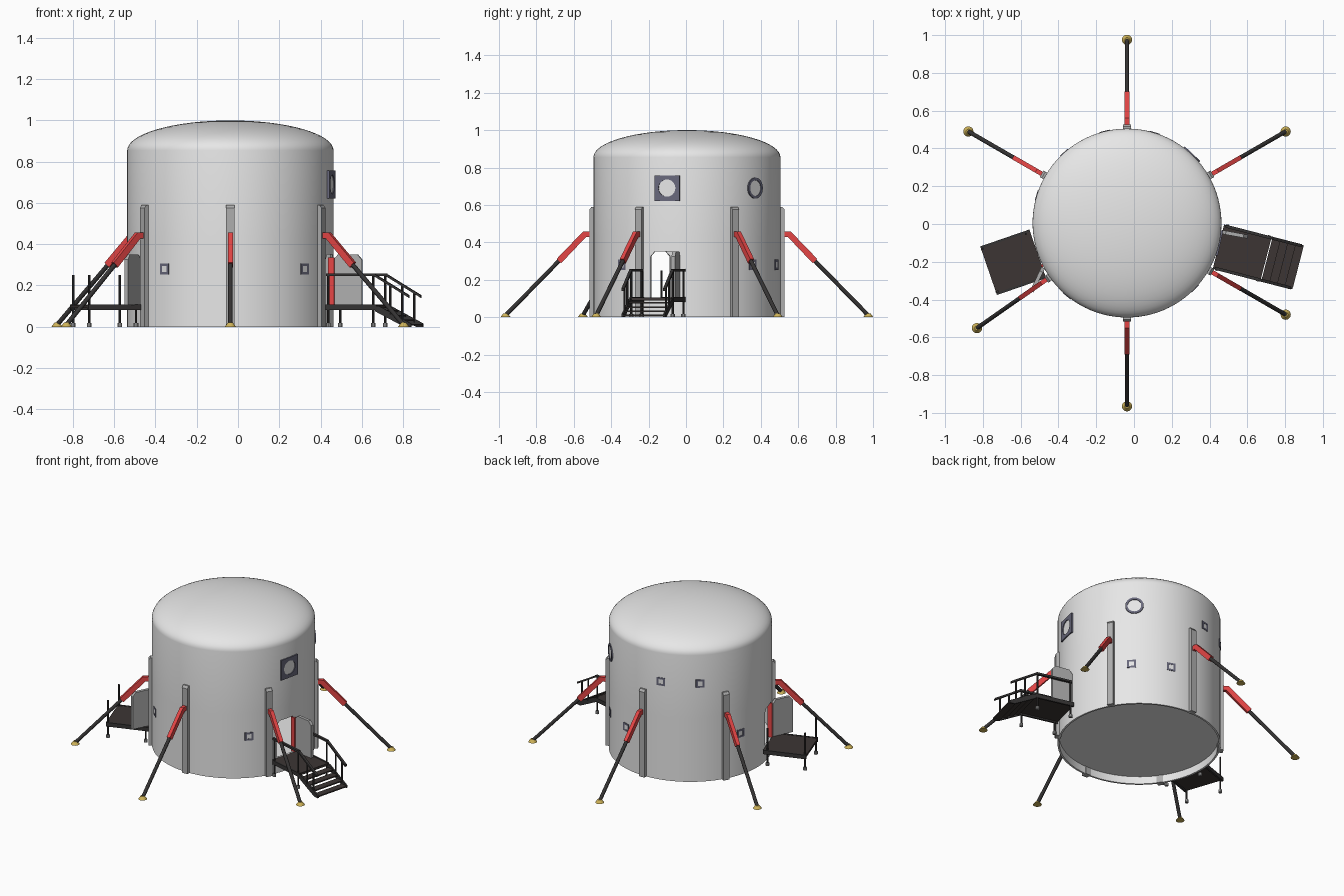
import bpy, bmesh, math
from mathutils import Matrix, Vector

if "Cube" in bpy.data.objects:
    bpy.data.objects.remove(bpy.data.objects["Cube"])

CX, CY, R = -0.037, 0.005, 0.5


def material(name, c):
    m = bpy.data.materials.new(name)
    m.diffuse_color = (*c, 1)
    m.use_nodes = True
    m.node_tree.nodes["Principled BSDF"].inputs["Base Color"].default_value = m.diffuse_color
    return m


WALL = material("pale_grey_wall", (0.80, 0.80, 0.80))
GREY = material("mid_grey_metal", (0.42, 0.42, 0.42))
RED = material("red_paint", (0.78, 0.06, 0.06))
DARK = material("dark_metal", (0.035, 0.033, 0.033))
DECK = material("deck_brown_black", (0.045, 0.036, 0.034))
YELLOW = material("ochre_foot", (0.62, 0.45, 0.10))
FRAME = material("blue_grey_frame", (0.14, 0.14, 0.20))


def frame(deg):
    # local x points outward from the hull axis, local y runs anticlockwise
    return Matrix.Translation((CX, CY, 0)) @ Matrix.Rotation(math.radians(deg), 4, 'Z')


def finish(name, bm, mat, smooth=False):
    bmesh.ops.recalc_face_normals(bm, faces=bm.faces)
    me = bpy.data.meshes.new(name)
    bm.to_mesh(me)
    bm.free()
    ob = bpy.data.objects.new(name, me)
    bpy.context.collection.objects.link(ob)
    me.materials.append(mat)
    if smooth:
        shade(ob)
    return ob


def shade(ob):
    bpy.ops.object.select_all(action='DESELECT')
    ob.select_set(True)
    bpy.context.view_layer.objects.active = ob
    bpy.ops.object.shade_smooth_by_angle(angle=math.radians(35))


def prism(name, mx, pts, y0, y1, mat):
    # polygon in local x/z, extruded along local y
    bm = bmesh.new()
    a = [bm.verts.new(mx @ Vector((x, y0, z))) for x, z in pts]
    b = [bm.verts.new(mx @ Vector((x, y1, z))) for x, z in pts]
    bm.faces.new(a)
    bm.faces.new(b)
    for i in range(len(pts)):
        j = (i + 1) % len(pts)
        bm.faces.new((a[i], a[j], b[j], b[i]))
    return finish(name, bm, mat)


def box(name, mx, x, y, z, mat):
    return prism(name, mx, [(x[0], z[0]), (x[1], z[0]), (x[1], z[1]), (x[0], z[1])], y[0], y[1], mat)


def rod(name, mx, p, q, r0, mat, r1=None, n=12):
    p, q = mx @ Vector(p), mx @ Vector(q)
    d = q - p
    bm = bmesh.new()
    bmesh.ops.create_cone(bm, cap_ends=True, segments=n, radius1=r0,
                          radius2=r0 if r1 is None else r1, depth=d.length,
                          matrix=Matrix.Translation((p + q) / 2) @ d.to_track_quat('Z', 'Y').to_matrix().to_4x4())
    return finish(name, bm, mat, True)


def lathe(name, prof, mat, n=96):
    bm = bmesh.new()
    vs = [bm.verts.new((CX + r, CY, z)) for r, z in prof]
    es = [bm.edges.new((vs[i], vs[i + 1])) for i in range(len(vs) - 1)]
    bmesh.ops.spin(bm, geom=vs + es, cent=(CX, CY, 0), axis=(0, 0, 1), angle=2 * math.pi, steps=n)
    bmesh.ops.remove_doubles(bm, verts=bm.verts, dist=1e-5)
    return finish(name, bm, mat)


def window(name, deg, z, outer, inner, square_out, square_in, front):
    mx, n = frame(deg) @ Matrix.Translation((0, 0, z)), 32
    bm = bmesh.new()

    def loop(rad, square, x):
        out = []
        for i in range(n):
            a = 2 * math.pi * i / n
            c, s = math.cos(a), math.sin(a)
            k = rad / max(abs(c), abs(s)) if square else rad
            out.append(bm.verts.new(mx @ Vector((x, k * c, k * s))))
        return out
    ls = [loop(outer, square_out, 0.49), loop(outer, square_out, front),
          loop(inner, square_in, front), loop(inner, square_in, 0.49)]
    for k in range(4):
        a, b = ls[k], ls[(k + 1) % 4]
        for i in range(n):
            j = (i + 1) % n
            bm.faces.new((a[i], a[j], b[j], b[i]))
    finish(name + "_frame", bm, FRAME)
    rod(name + "_pane", mx, (0.495, 0, 0), (0.501, 0, 0), inner * (1.42 if square_in else 1.02), WALL, n=32)


# hull shell: straight wall with elliptical dome, open underneath
prof = [(R, 0.0), (R, 0.43)]
arc = [math.radians(90 * i / 16) for i in range(17)]
prof += [(R * math.cos(a), 0.855 + 0.145 * math.sin(a)) for a in arc[:-1]] + [(0, 1.0)]
inner = [(0, 0.985)] + [(0.488 * math.cos(a), 0.85 + 0.135 * math.sin(a)) for a in reversed(arc[:-1])]
hull = lathe("hull", prof + inner + [(0.488, 0.0), (R, 0.0)], WALL)

# doorways cut through the hull
DOORS = ((-14.5, 4), (199, 45))
DW = 0.072


def door_shape(x0, x1):
    return [(x0, 0.105), (x1, 0.105), (x1, 0.325), (x1 - 0.022, 0.35), (x0 + 0.022, 0.35), (x0, 0.325)]


turn = Matrix.Rotation(math.radians(90), 4, 'Z')
for deg, _ in DOORS:
    cut = prism("doorway_cutter", frame(deg) @ turn, door_shape(-DW, DW), -0.6, -0.4, WALL)
    cut.hide_render = True
    mod = hull.modifiers.new("doorway", 'BOOLEAN')
    mod.operation, mod.solver, mod.object = 'DIFFERENCE', 'EXACT', cut
    bpy.context.view_layer.objects.active = hull
    bpy.ops.object.modifier_apply(modifier=mod.name)
    bpy.data.objects.remove(cut)
shade(hull)
lathe("floor", [(0, 0.05), (0.489, 0.05), (0.489, 0.09), (0, 0.09)], WALL)

# open doors and red jambs on the hinge side
for deg, swing in DOORS:
    hinge = frame(deg) @ Matrix.Translation((0.497, DW + 0.008, 0)) @ Matrix.Rotation(math.radians(swing), 4, 'Z')
    prism("door_panel", hinge, door_shape(0.0, 0.14), -0.01, 0.01, GREY)
    box("door_jamb", frame(deg), (0.474, 0.503), (DW - 0.012, DW + 0.002), (0.105, 0.335), RED)

# six struts with wall pillars
for deg in (30, 90, 150, 215, 270, 330):
    f = frame(deg)
    prism("pillar", f, [(0.485, 0), (0.522, 0), (0.522, 0.575), (0.51, 0.59), (0.485, 0.59)], -0.02, 0.02, GREY)
    prism("red_arm", f, [(0.515, 0.428), (0.54, 0.428), (0.673, 0.288), (0.697, 0.311), (0.555, 0.458), (0.515, 0.458)],
          -0.012, 0.012, RED)
    rod("strut", f, (0.675, 0, 0.31), (0.967, 0, 0.012), 0.0112, DARK)
    rod("strut_foot", f, (0.97, 0, 0), (0.97, 0, 0.02), 0.027, YELLOW, 0.012, 20)

# windows
window("square_window", -12.2, 0.69, 0.068, 0.046, True, False, 0.506)
window("round_window", 46.7, 0.69, 0.056, 0.042, False, False, 0.505)
for deg, z in ((230.3, 0.28), (316, 0.28), (44.7, 0.28), (73, 0.28), (163, 0.28), (103.7, 0.663), (131.8, 0.663)):
    window("small_window", deg, z, 0.027, 0.015, True, True, 0.5025)


def deck(f, x0, x1, w):
    box("deck", f, (x0, x1), (-w, w), (0.09, 0.105), DECK)
    for s in (-1, 1):
        box("deck_beam", f, (x0, x1), (s * w - 0.006, s * w + 0.006), (0.08, 0.107), DARK)


def post(f, x, y, top, bottom=0.0):
    rod("post", f, (x, y, bottom), (x, y, top), 0.006, DARK, n=8)
    if bottom == 0:
        rod("post_foot", f, (x, y, 0), (x, y, 0.018), 0.012, GREY, n=10)


# rear landing without stairs
f = frame(199)
deck(f, 0.5, 0.775, 0.13)
for x, y, top in ((0.525, -0.12, 0.25), (0.765, -0.12, 0.25), (0.765, 0.12, 0.25), (0.525, 0.12, 0.1)):
    post(f, x, y, top)

# entrance landing with stairs and handrails
f = frame(-14.5)
deck(f, 0.5, 0.76, 0.115)
for i in range(4):
    x, z = 0.765 + i * 0.042, 0.08 - i * 0.022
    box("stair_tread", f, (x, x + 0.045), (-0.11, 0.11), (z - 0.008, z), DECK)
for s in (-1, 1):
    y = s * 0.115
    prism("stair_stringer", f, [(0.755, 0.075), (0.755, 0.1), (0.775, 0.1), (0.935, 0.016), (0.935, 0), (0.9, 0)],
          y - 0.005, y + 0.005, DARK)
    post(f, 0.52, y, 0.25)
    post(f, 0.745, y, 0.25)
    post(f, 0.83, y, 0.2, 0.06)
    post(f, 0.89, y, 0.165, 0.02)
    box("handrail", f, (0.51, 0.755), (y - 0.008, y + 0.008), (0.245, 0.258), DARK)
    prism("sloped_handrail", f, [(0.75, 0.245), (0.75, 0.258), (0.925, 0.153), (0.925, 0.14)],
          y - 0.008, y + 0.008, DARK)
